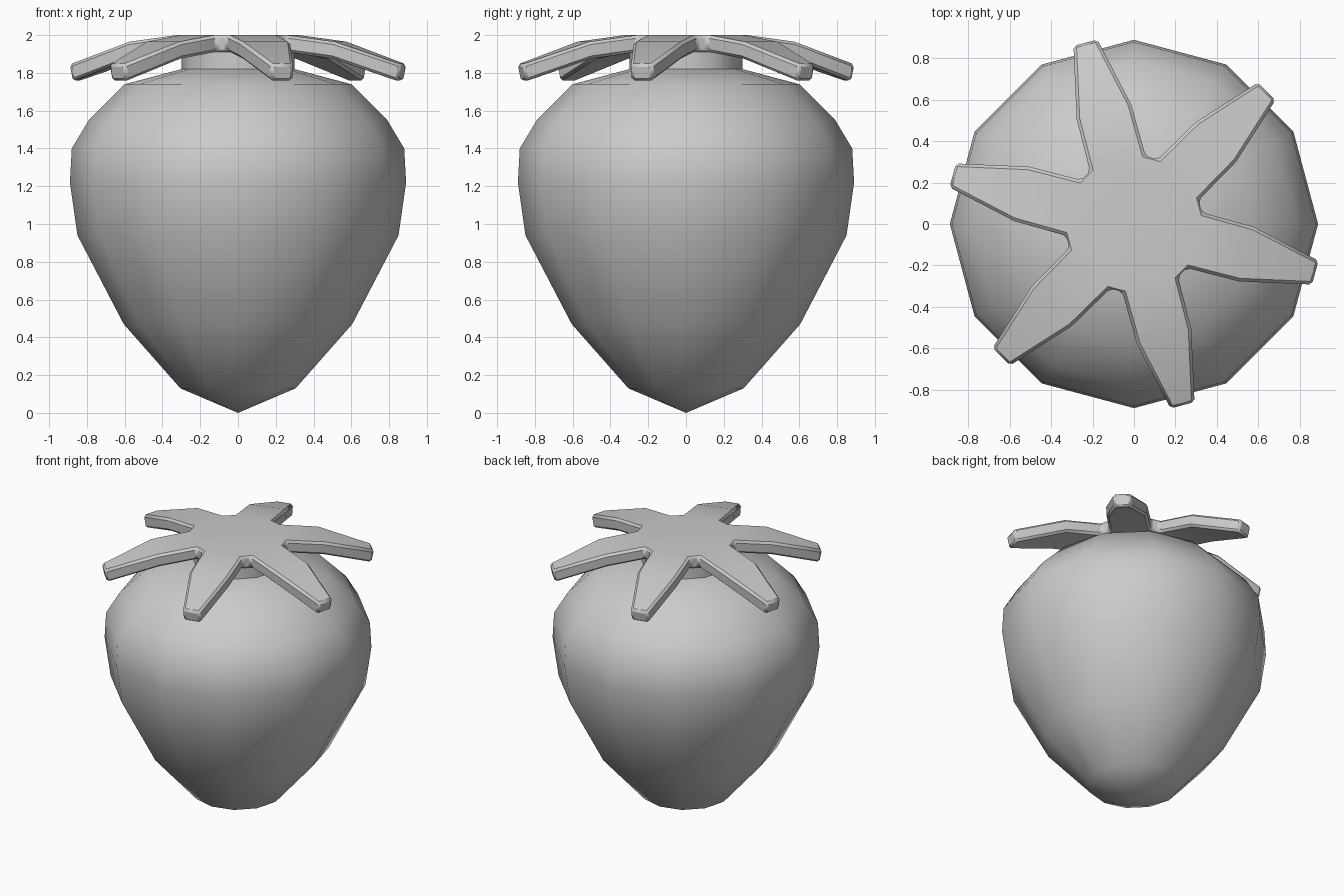
import bpy, bmesh
from math import cos, sin, pi, radians

if "Cube" in bpy.data.objects:
    bpy.data.objects.remove(bpy.data.objects["Cube"])

SIDES = 12


def finish(bm, name):
    bmesh.ops.recalc_face_normals(bm, faces=bm.faces[:])
    mesh = bpy.data.meshes.new(name)
    bm.to_mesh(mesh)
    bm.free()
    obj = bpy.data.objects.new(name, mesh)
    bpy.context.collection.objects.link(obj)
    bpy.ops.object.select_all(action='DESELECT')
    obj.select_set(True)
    bpy.context.view_layer.objects.active = obj
    return obj


def lathe(name, profile):
    """Revolve (radius, z) points; the ends close to a point on the axis."""
    bm = bmesh.new()
    bottom = bm.verts.new((0, 0, profile[0][1]))
    top = bm.verts.new((0, 0, profile[-1][1]))
    rings = [[bm.verts.new((r * cos(2 * pi * i / SIDES), r * sin(2 * pi * i / SIDES), z))
              for i in range(SIDES)] for r, z in profile[1:-1]]
    for i in range(SIDES):
        j = (i + 1) % SIDES
        bm.faces.new((bottom, rings[0][j], rings[0][i]))
        for a, b in zip(rings, rings[1:]):
            bm.faces.new((a[i], a[j], b[j], b[i]))
        bm.faces.new((top, rings[-1][i], rings[-1][j]))
    return finish(bm, name)


# Fruit body, smooth all over
body = lathe("fruit_body", [
    (0, 0.0), (0.305, 0.13), (0.605, 0.47), (0.85, 0.94), (0.89, 1.22),
    (0.88, 1.40), (0.79, 1.55), (0.60, 1.74), (0.28, 1.825), (0, 1.83)])
bpy.ops.object.shade_smooth()

# Short neck between the fruit and the leaves
neck = lathe("neck", [(0, 1.80), (0.30, 1.80), (0.30, 1.93), (0, 1.93)])
bpy.ops.object.shade_smooth_by_angle(angle=radians(40))

# Leafy crown: central disc with six drooping leaves, given thickness and a bevel
stations = [(0.303, 0.14, 2.0), (0.563, 0.137, 1.965), (0.91, 0.06, 1.845)]
bm = bmesh.new()
hub = []
for k in range(6):
    a = radians(45 + 60 * k)
    rows = [[bm.verts.new((d * cos(a) - s * w * sin(a), d * sin(a) + s * w * cos(a), z))
             for s in (-1, 1)] for d, w, z in stations]
    hub += rows[0]
    for p, q in zip(rows, rows[1:]):
        bm.faces.new((p[0], q[0], q[1], p[1]))
bm.faces.new(hub)
bmesh.ops.recalc_face_normals(bm, faces=bm.faces[:])
ext = bmesh.ops.extrude_face_region(bm, geom=bm.faces[:], use_keep_orig=True)
for v in ext["geom"]:
    if isinstance(v, bmesh.types.BMVert):
        v.co = (v.co.x * 0.98, v.co.y * 0.98, v.co.z - 0.09)
crown = finish(bm, "leaf_crown")
bevel = crown.modifiers.new("Bevel", 'BEVEL')
bevel.width = 0.015
bevel.segments = 1
bevel.limit_method = 'ANGLE'
bevel.angle_limit = radians(40)
bpy.ops.object.shade_smooth_by_angle(angle=radians(30))
